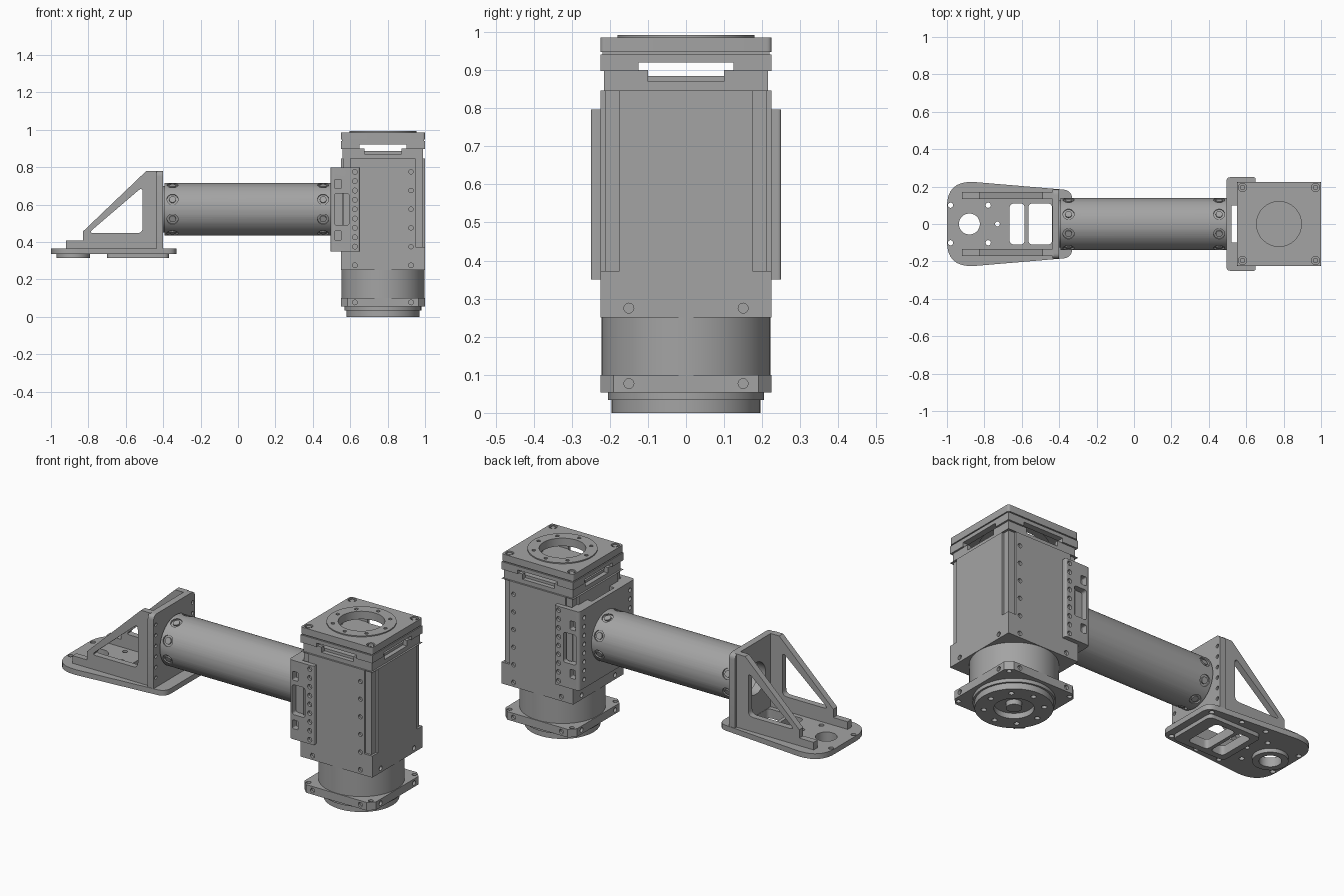
import bpy, bmesh, math
from mathutils import Vector, Matrix

cube = bpy.data.objects.get("Cube")
if cube:
    bpy.data.objects.remove(cube, do_unlink=True)

grey = bpy.data.materials.new("machined grey")
grey.use_nodes = True
COLOR = (0.37, 0.37, 0.37, 1)
grey.diffuse_color = COLOR
grey.node_tree.nodes["Principled BSDF"].inputs["Base Color"].default_value = COLOR


# Shapes: each returns a function that adds itself to a bmesh
def box(x0, x1, y0, y1, z0, z1):
    def add(bm):
        m = Matrix.Translation(((x0 + x1) / 2, (y0 + y1) / 2, (z0 + z1) / 2))
        m = m @ Matrix.Diagonal((x1 - x0, y1 - y0, z1 - z0, 1))
        bmesh.ops.create_cube(bm, size=1, matrix=m)
    return add


def rod(a, b, r, sides=16):
    def add(bm):
        p, q = Vector(a), Vector(b)
        turn = (q - p).to_track_quat('Z', 'Y').to_matrix().to_4x4()
        bmesh.ops.create_cone(bm, cap_ends=True, segments=sides, radius1=r, radius2=r,
                              depth=(q - p).length, matrix=Matrix.Translation((p + q) / 2) @ turn)
    return add


def prism(points, place, lo, hi):
    """Extrude a flat outline; place(u, v, w) gives the 3D position."""
    def add(bm):
        low = [bm.verts.new(place(u, v, lo)) for u, v in points]
        top = [bm.verts.new(place(u, v, hi)) for u, v in points]
        n = len(points)
        faces = [bm.faces.new(low[::-1]), bm.faces.new(top)]
        for i in range(n):
            j = (i + 1) % n
            faces.append(bm.faces.new((low[i], low[j], top[j], top[i])))
        bmesh.ops.recalc_face_normals(bm, faces=faces)
    return add


def rounded(points, radius, steps=6):
    """Round every corner of an outline with a short curve."""
    out = []
    for i, p in enumerate(points):
        p, a, b = Vector(p), Vector(points[i - 1]), Vector(points[(i + 1) % len(points)])
        r = radius[i] if isinstance(radius, list) else radius
        s, e = p + (a - p).normalized() * r, p + (b - p).normalized() * r
        for k in range(steps + 1):
            t = k / steps
            out.append(tuple(s * (1 - t) ** 2 + p * 2 * t * (1 - t) + e * t * t))
    return out


def rect(u0, u1, v0, v1, r):
    return rounded([(u0, v0), (u1, v0), (u1, v1), (u0, v1)], r)


def flat(u, v, w):
    return (u, v, w)


def side(u, v, w):
    return (u, w, v)


def facing(u, v, w):
    return (w, u, v)


def mesh_object(name, shapes):
    bm = bmesh.new()
    for add in shapes:
        add(bm)
    mesh = bpy.data.meshes.new(name)
    bm.to_mesh(mesh)
    bm.free()
    obj = bpy.data.objects.new(name, mesh)
    bpy.context.collection.objects.link(obj)
    return obj


def part(name, shapes, *cut_groups):
    obj = mesh_object(name, shapes)
    obj.data.materials.append(grey)
    for cuts in cut_groups:
        cutter = mesh_object(name + " cutter", cuts)
        mod = obj.modifiers.new("cut", 'BOOLEAN')
        mod.operation, mod.solver, mod.object = 'DIFFERENCE', 'EXACT', cutter
        mod.use_self = True
        bpy.ops.object.select_all(action='DESELECT')
        bpy.context.view_layer.objects.active = obj
        obj.select_set(True)
        bpy.ops.object.modifier_apply(modifier=mod.name)
        bpy.data.objects.remove(cutter, do_unlink=True)
    bpy.ops.object.select_all(action='DESELECT')
    bpy.context.view_layer.objects.active = obj
    obj.select_set(True)
    bpy.ops.object.shade_smooth_by_angle(angle=math.radians(30))
    return obj


CX, H = 0.775, 0.225          # tower axis and half width
SIGNS = (-1, 1)
CORNERS = [(i, j) for i in SIGNS for j in SIGNS]


def tower(r, z0, z1, sides=64):
    return rod((CX, 0, z0), (CX, 0, z1), r, sides)


def square(h, z0, z1):
    return box(CX - h, CX + h, -h, h, z0, z1)


def ring_holes(n, dist, r, z0, z1, cx=CX, offset=0):
    angles = [2 * math.pi * (k + offset) / n for k in range(n)]
    return [rod((cx + dist * math.cos(a), dist * math.sin(a), z0),
                (cx + dist * math.cos(a), dist * math.sin(a), z1), r) for a in angles]


def side_holes(z, r=0.013, depth=0.014):
    """Two screw holes on each of the four tower faces."""
    out = []
    for s in SIGNS:
        for t in (-0.15, 0.15):
            out.append(rod((CX + t, s * (H - depth), z), (CX + t, s * (H + .01), z), r))
            out.append(rod((CX + s * (H - depth), t, z), (CX + s * (H + .01), t, z), r))
    return out


# Tower: drive unit at the bottom
part("output_hub", [tower(0.195, 0, 0.036)],
     [tower(0.1, -0.01, 0.03)] + ring_holes(8, 0.15, 0.014, -0.01, 0.02))
part("output_shaft", [tower(0.04, 0.002, 0.034, 24)])
part("hub_collar", [tower(0.205, 0.034, 0.056)])
chamfered = rounded([(CX - H, -H), (CX + H, -H), (CX + H, H), (CX - H, H)], 0.035, 1)
corner_holes = [rod((CX + i * .195, j * .195, .04), (CX + i * .195, j * .195, .12), .013) for i, j in CORNERS]
part("lower_flange", [prism(chamfered, flat, 0.054, 0.1)], side_holes(0.077) + corner_holes)
part("motor_drum", [tower(0.222, 0.09, 0.26)])

# Tower: housing with corner recesses and slots below the lid
recesses = []
for i, j in CORNERS:
    xs = sorted((CX + i * 0.175, CX + i * 0.24))
    ys = sorted((j * 0.213, j * 0.24))
    recesses.append(box(*xs, *ys, 0.372, 0.845))
    xs = sorted((CX + i * 0.213, CX + i * 0.24))
    ys = sorted((j * 0.175, j * 0.24))
    recesses.append(box(*xs, *ys, 0.372, 0.845))
slots = [box(CX - .1, CX + .1, -.3, -.19, .87, .93), box(CX - .1, CX + .1, .19, .3, .87, .93),
         box(CX - .3, CX - .19, -.1, .1, .87, .93), box(CX + .19, CX + .3, -.1, .1, .87, .93)]
screws = [rod((CX + .15, s * .212, z / 1000), (CX + .15, s * .24, z / 1000), .012)
          for s in SIGNS for z in range(375, 800, 100)]
part("housing", [square(H, 0.25, 0.846)], recesses, side_holes(0.275) + screws)
part("housing_neck", [square(H - 0.01, 0.845, 0.9)], [square(0.195, 0.885, 0.95)], slots)
part("lid_frame", [square(H, 0.898, 0.941)], [square(0.19, 0.85, 0.96)],
     [box(CX - .125, CX + .125, -.3, .3, .88, .92), box(CX - .3, CX + .3, -.125, .125, .88, .92)])
part("lid_gasket", [square(H - 0.006, 0.94, 0.948)], [tower(0.17, 0.9, 1)])
lid_screws = [rod((CX + i * .195, j * .195, .972), (CX + i * .195, j * .195, 1), .022) for i, j in CORNERS]
part("lid", [prism(rect(CX - H, CX + H, -H, H, .015), flat, 0.947, 0.986)],
     [tower(0.12, 0.9, 1.05)], lid_screws)
part("lid_screw_heads", [rod((CX + i * .195, j * .195, .965), (CX + i * .195, j * .195, .983), .014)
                         for i, j in CORNERS])
part("lid_ring", [tower(0.18, 0.984, 0.992)], [tower(0.12, 0.9, 1.05)],
     ring_holes(8, 0.15, 0.01, 0.98, 1.0))

# Saddle that clamps the tower and carries the tube
TZ, TR = 0.575, 0.14          # tube axis height and radius
saddle_outline = rounded([(0.495, -0.25), (0.65, -0.25), (0.65, -0.222), (0.56, -0.222),
                          (0.56, 0.222), (0.65, 0.222), (0.65, 0.25), (0.495, 0.25)],
                         [.02, .01, .002, .002, .002, .002, .01, .02])
pockets = []
for s in SIGNS:
    lo, hi = sorted((s * 0.215, s * 0.27))
    pockets += [prism(rect(0.515, 0.595, 0.49, 0.66, .015), side, lo, hi)]
    pockets += [prism(rect(0.517, 0.553, z, z + 0.05, .008), side, lo, hi) for z in (0.41, 0.685)]
    pockets += [rod((0.625, s * .235, z / 1000), (0.625, s * .27, z / 1000), .013)
                for z in range(375, 800, 50)]
face_holes = [rod((0.48, s * 0.205, z / 1000), (0.51, s * 0.205, z / 1000), .012)
              for s in SIGNS for z in range(400, 780, 50)]
part("saddle", [prism(saddle_outline, flat, 0.35, 0.797)],
     [box(0.52, 0.552, -0.1, 0.1, 0.3, 0.9)], pockets + face_holes)

# Tube with radial screws at both ends
sockets, heads = [], []
for x in (-0.35, 0.455):
    for k in range(8):
        a = math.pi * (k + 0.5) / 4
        y, z = math.cos(a), math.sin(a)
        at = lambda d: (x, y * d, TZ + z * d)
        sockets.append(rod(at(TR - 0.01), at(TR + 0.02), 0.03))
        heads.append(rod(at(TR - 0.02), at(TR - 0.002), 0.018))
part("tube", [rod((-0.392, 0, TZ), (0.497, 0, TZ), TR, 64)],
     [rod((-0.45, 0, TZ), (0.48, 0, TZ), 0.115, 64)], sockets)
part("tube_screws", heads)

# Foot: upright plate, gussets and base
upright_holes = [rod((-0.41, s * 0.165, z / 1000), (-0.38, s * 0.165, z / 1000), .01)
                 for s in SIGNS for z in range(420, 760, 60)]
part("upright_plate", [prism(rounded([(-.185, .36), (.185, .36), (.185, .78), (-.185, .78)],
                                     [.005, .005, .03, .03]), facing, -0.437, -0.4)],
     [rod((-0.5, 0, TZ), (-0.38, 0, TZ), 0.09, 40)], upright_holes)
part("tube_spacer", [rod((-0.402, 0, TZ), (-0.388, 0, TZ), 0.125, 48)],
     [rod((-0.5, 0, TZ), (-0.3, 0, TZ), 0.09, 40)])
gusset = [(-0.92, 0.36), (-0.43, 0.36), (-0.43, 0.78), (-0.49, 0.78),
          (-0.83, 0.455), (-0.83, 0.408), (-0.92, 0.408)]
window = rounded([(-0.80, 0.447), (-0.51, 0.447), (-0.51, 0.695)], 0.03)
for s, label in ((-1, "front"), (1, "back")):
    lo, hi = sorted((s * 0.135, s * 0.17))
    part(label + "_gusset", [prism(gusset, side, lo, hi)], [prism(window, side, -.3, .3)])

FX = -0.88                    # centre of the round end of the foot
base = rounded([(-1.0, -0.225), (-0.86, -0.225), (-0.33, -0.18), (-0.33, 0.18),
                (-0.86, 0.225), (-1.0, 0.225)], [.13, .01, .05, .05, .01, .13], 8)
openings = [prism(rect(-0.665, -0.585, -0.11, 0.11, .025), flat, 0.2, 0.5),
            prism(rect(-0.565, -0.438, -0.11, 0.11, .025), flat, 0.2, 0.5)]
bore = rod((FX, 0, 0.2), (FX, 0, 0.5), 0.056, 40)
base_holes = ring_holes(4, 0.142, 0.014, 0.2, 0.39, FX, 0.5) + ring_holes(1, 0.15, 0.013, 0.2, 0.5, FX)
base_holes += [rod((x, s * y, .2), (x, s * y, .364), .014)
               for s in SIGNS for x, y in ((-.372, .155), (-.7, .18), (-.55, .175))]
part("foot_base", [prism(base, flat, 0.335, 0.365)], openings + [bore], base_holes)
part("foot_rim", [prism(rect(-0.70, -0.37, -0.145, 0.145, .03), flat, 0.313, 0.337)], openings)
part("foot_boss", [rod((FX, 0, 0.313), (FX, 0, 0.337), 0.09, 48)], [bore])
